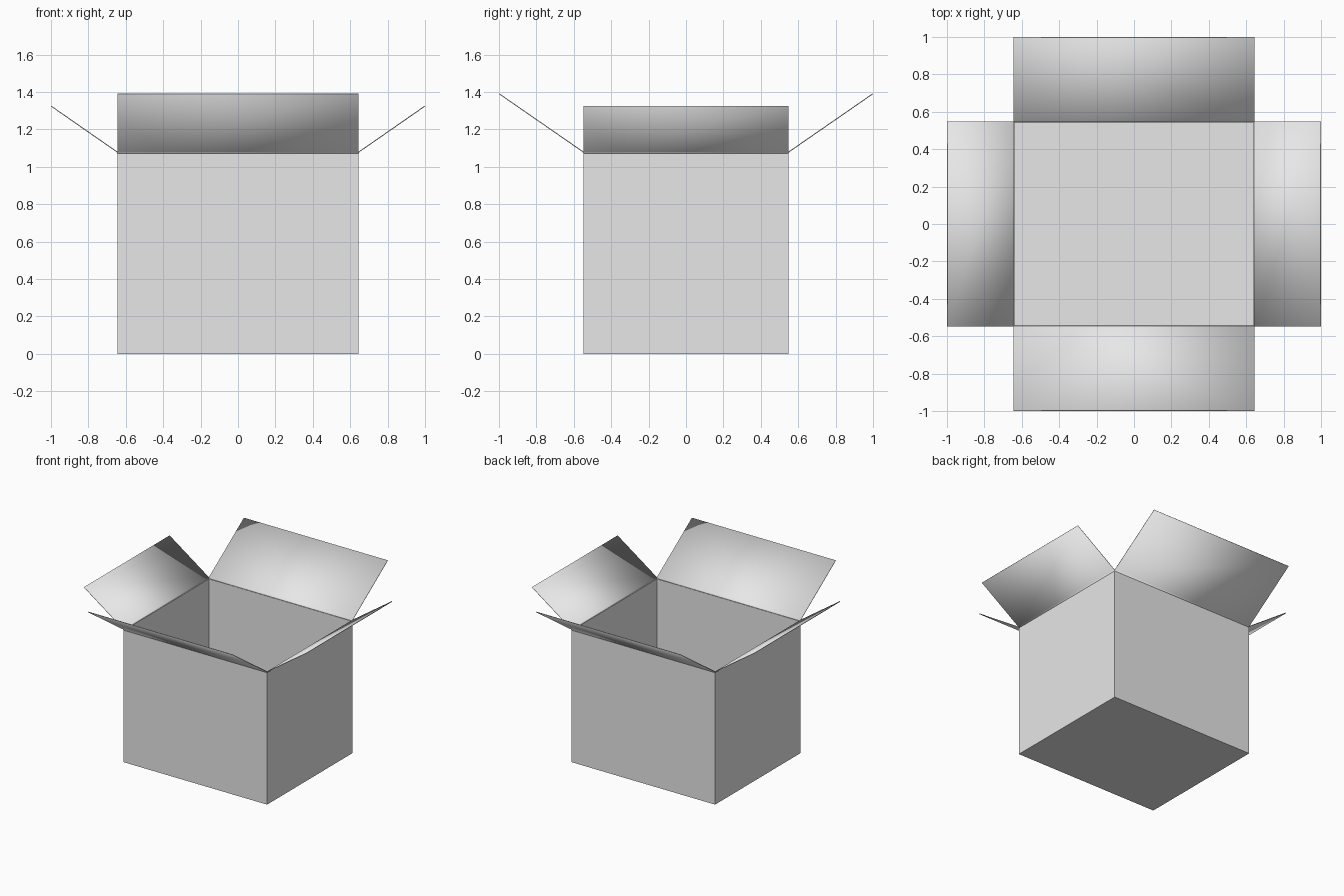
import bpy, bmesh, math
from mathutils import Matrix

cube = bpy.data.objects.get("Cube")
if cube:
    bpy.data.objects.remove(cube, do_unlink=True)

HX, HY, RIM = 0.645, 0.548, 1.07   # half width, half depth, wall height
THICK = 0.005

card = bpy.data.materials.new("grey card")
card.use_nodes = True
GREY = (0.8, 0.8, 0.8, 1)
card.diffuse_color = GREY
card.node_tree.nodes["Principled BSDF"].inputs["Base Color"].default_value = GREY


def finish(name, bm, smooth=False):
    """Turn a sheet into a thin card object, thickened behind its normals."""
    mesh = bpy.data.meshes.new(name)
    bm.to_mesh(mesh)
    bm.free()
    mesh.materials.append(card)
    ob = bpy.data.objects.new(name, mesh)
    bpy.context.collection.objects.link(ob)
    solid = ob.modifiers.new("card thickness", 'SOLIDIFY')
    solid.thickness = THICK
    solid.offset = -1
    solid.use_even_offset = True
    if smooth:
        bpy.ops.object.select_all(action='DESELECT')
        ob.select_set(True)
        bpy.context.view_layer.objects.active = ob
        bpy.ops.object.shade_smooth_by_angle(angle=math.radians(40))
    return ob


# Body: box without its top face
bm = bmesh.new()
bmesh.ops.create_cube(bm, size=1, matrix=Matrix.Translation((0, 0, RIM / 2))
                      @ Matrix.Diagonal((2 * HX, 2 * HY, RIM, 1)))
bm.normal_update()
bmesh.ops.delete(bm, geom=[f for f in bm.faces if f.normal.z > 0.5], context='FACES')
finish("box_body", bm)


def flap(name, hinge, half, tip_z, turn):
    """Flap on the -y side with a small fold at the hinge, turned about z."""
    profile = [(hinge, RIM), (hinge + 0.002, RIM + 0.005),
               (hinge + 0.007, RIM + 0.010), (1.0, tip_z)]
    bm = bmesh.new()
    rows = [[bm.verts.new((x, -d, z)) for x in (-half, half)] for d, z in profile]
    for (a, b), (c, d) in zip(rows, rows[1:]):
        bm.faces.new((a, b, d, c))      # normals face outward and down
    bmesh.ops.rotate(bm, verts=bm.verts, matrix=Matrix.Rotation(math.radians(turn), 3, 'Z'))
    finish(name, bm, smooth=True)


# Four flaps folded outward
flap("front_flap", HY, HX, 1.388, 0)
flap("left_flap", HX, HY, 1.322, 90)
flap("back_flap", HY, HX, 1.388, 180)
flap("right_flap", HX, HY, 1.322, 270)
